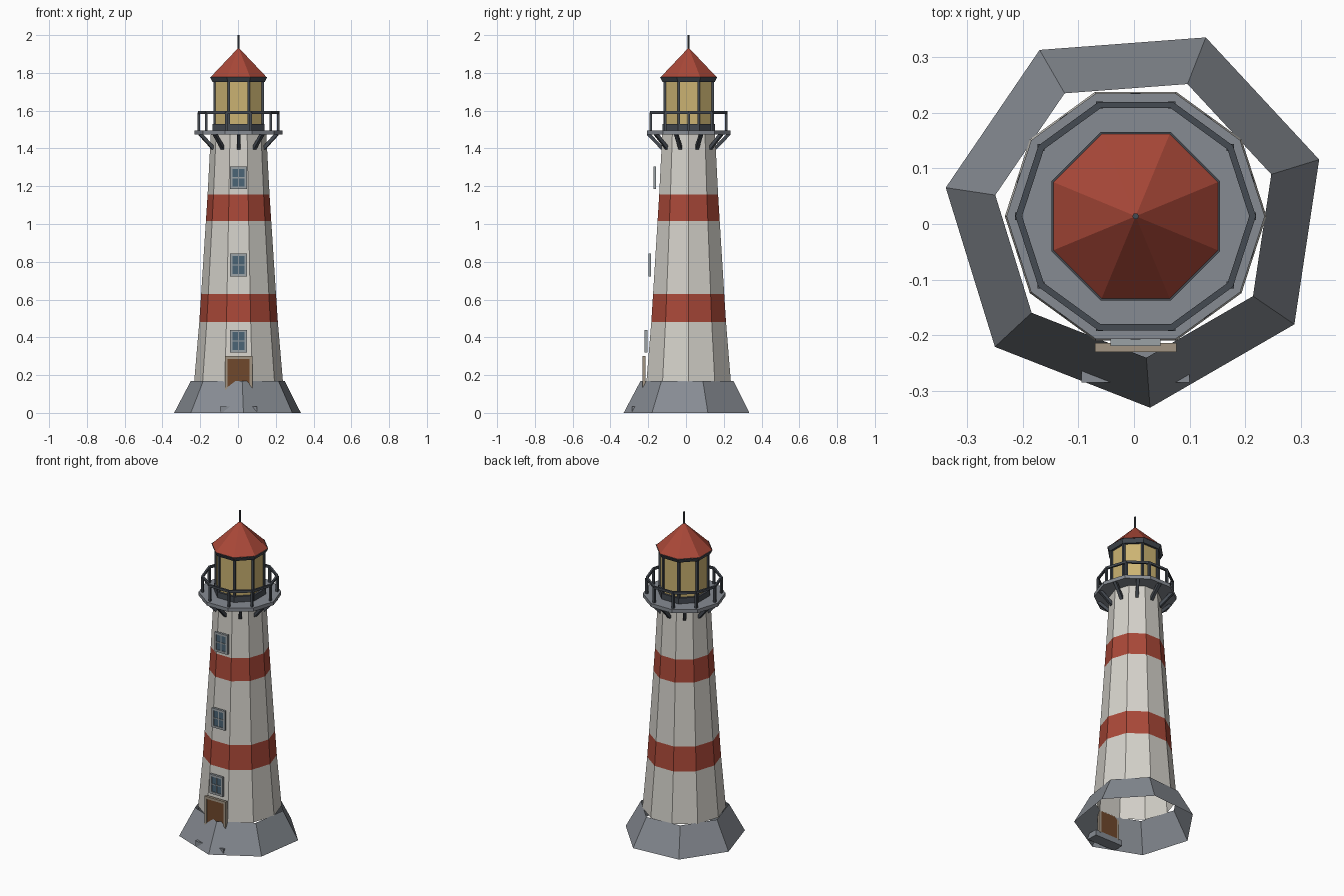
import bpy, bmesh
from math import pi, sin, cos, radians
from mathutils import Vector

if "Cube" in bpy.data.objects:
    bpy.data.objects.remove(bpy.data.objects["Cube"])

CX, CY = 0.003, 0.014          # tower axis


def mat(name, c):
    m = bpy.data.materials.new(name)
    m.diffuse_color = (*c, 1)
    m.use_nodes = True
    m.node_tree.nodes["Principled BSDF"].inputs["Base Color"].default_value = m.diffuse_color
    return m


RED = mat("red", (0.40, 0.065, 0.04))
WHITE = mat("white", (0.66, 0.64, 0.59))
STONE = mat("stone", (0.24, 0.26, 0.29))
DARK = mat("dark_metal", (0.06, 0.07, 0.085))
GLASS = mat("lamp_glass", (0.60, 0.45, 0.17))
PANE = mat("window_pane", (0.07, 0.13, 0.18))
FRAME = mat("window_frame", (0.33, 0.36, 0.38))
WOOD = mat("door_wood", (0.16, 0.065, 0.025))
TRIM = mat("door_trim", (0.36, 0.30, 0.23))


def finish(bm, name, *mats):
    me = bpy.data.meshes.new(name)
    bm.to_mesh(me)
    bm.free()
    for m in mats:
        me.materials.append(m)
    ob = bpy.data.objects.new(name, me)
    bpy.context.collection.objects.link(ob)
    return ob


def lathe(name, profile, n, start, mats, bands=None, caps=True, closed=False):
    """Flat-sided body of revolution from (radius, z) points."""
    bm = bmesh.new()
    rings = [[bm.verts.new((CX + r * cos(start + 2 * pi * i / n),
                            CY + r * sin(start + 2 * pi * i / n), z))
              for i in range(n)] for r, z in profile]
    pairs = list(zip(rings, rings[1:]))
    if closed:
        pairs.append((rings[-1], rings[0]))
    for k, (a, b) in enumerate(pairs):
        for i in range(n):
            j = (i + 1) % n
            f = bm.faces.new((a[i], a[j], b[j], b[i]))
            f.material_index = bands[k] if bands else 0
    if caps and not closed:
        bm.faces.new(rings[0][::-1])
        bm.faces.new(rings[-1])
    return finish(bm, name, *mats)


def add_box(bm, x0, x1, y0, y1, z0, z1):
    vs = bmesh.ops.create_cube(bm, size=1)["verts"]
    for v in vs:
        v.co = Vector((x1 if v.co.x > 0 else x0, y1 if v.co.y > 0 else y0,
                       z1 if v.co.z > 0 else z0))


def boxes(name, m, *dims):
    bm = bmesh.new()
    for d in dims:
        add_box(bm, *d)
    return finish(bm, name, m)


def strut(name, m, p, q, w):
    """Square bar between two points."""
    p, q = Vector(p), Vector(q)
    bm = bmesh.new()
    add_box(bm, -w / 2, w / 2, -w / 2, w / 2, 0, (q - p).length)
    ob = finish(bm, name, m)
    ob.location = p
    ob.rotation_euler = (q - p).to_track_quat('Z', 'Y').to_euler()
    return ob


def polar(r, a, z):
    return (CX + r * cos(a), CY + r * sin(a), z)


# Seven-sided open stone skirt
lathe("stone_base", [(0.345, 0), (0.255, 0.17)], 7, radians(-85.7), [STONE], caps=False)

# Ten-sided striped tower, open at the bottom
lathe("tower", [(0.235, 0.165), (0.208, 0.48), (0.198, 0.63), (0.173, 1.015),
                (0.164, 1.155), (0.147, 1.475)], 10, 0, [WHITE, RED],
      bands=[0, 1, 0, 1, 0], caps=False)

# Gallery deck, railing, posts and brackets
lathe("gallery_deck", [(0.232, 1.473), (0.232, 1.495)], 10, 0, [STONE])
lathe("gallery_rail", [(0.216, 1.583), (0.216, 1.597), (0.204, 1.597), (0.204, 1.583)],
      10, 0, [DARK], closed=True)
for i in range(10):
    a = i * pi / 5
    strut("rail_post", DARK, polar(0.21, a, 1.49), polar(0.21, a, 1.59), 0.013)
    b = a + pi / 10
    strut("gallery_bracket", DARK, polar(0.14, b, 1.40), polar(0.215, b, 1.478), 0.018)

# Eight-sided lantern room
E = pi / 8
lathe("lantern_base", [(0.15, 1.493), (0.15, 1.53)], 8, E, [DARK])
lathe("lantern_glass", [(0.136, 1.53), (0.136, 1.76)], 8, E, [GLASS])
for i in range(8):
    a = E + i * pi / 4
    strut("lantern_post", DARK, polar(0.138, a, 1.52), polar(0.138, a, 1.76), 0.013)
lathe("roof_eave", [(0.150, 1.752), (0.164, 1.778)], 8, E, [DARK])
lathe("roof", [(0.163, 1.775), (0.004, 1.93)], 8, E, [RED])
lathe("finial", [(0.006, 1.91), (0.006, 2.0)], 6, 0, [DARK])

# Windows: outer frame, cross bars and a dark pane
for z, y in ((0.38, -0.219), (0.783, -0.198), (1.245, -0.173)):
    w, h, t, d = 0.045, 0.06, 0.013, 0.014
    boxes("window_frame", FRAME,
          (CX - w, CX - w + t, y, y + d, z - h, z + h),
          (CX + w - t, CX + w, y, y + d, z - h, z + h),
          (CX - w + t, CX + w - t, y, y + d, z + h - t, z + h),
          (CX - w + t, CX + w - t, y, y + d, z - h, z - h + t),
          (CX - 0.003, CX + 0.003, y + 0.001, y + d, z - h + t, z + h - t),
          (CX - w + t, CX + w - t, y + 0.001, y + d, z - 0.003, z + 0.003))
    boxes("window_pane", PANE, (CX - w + t, CX + w - t, y + 0.004, y + d - 0.001,
                                z - h + t, z + h - t))

# Door with trim, running down inside the skirt to the step
y = -0.23
boxes("door_trim", TRIM, (CX - 0.073, CX - 0.058, y, y + 0.016, 0.03, 0.30),
      (CX + 0.058, CX + 0.073, y, y + 0.016, 0.03, 0.30),
      (CX - 0.058, CX + 0.058, y, y + 0.016, 0.285, 0.30))
boxes("door", WOOD, (CX - 0.058, CX + 0.058, y + 0.003, y + 0.014, 0.03, 0.285))
boxes("door_step", STONE, (CX - 0.097, CX + 0.097, -0.285, -0.215, 0.0, 0.035))
